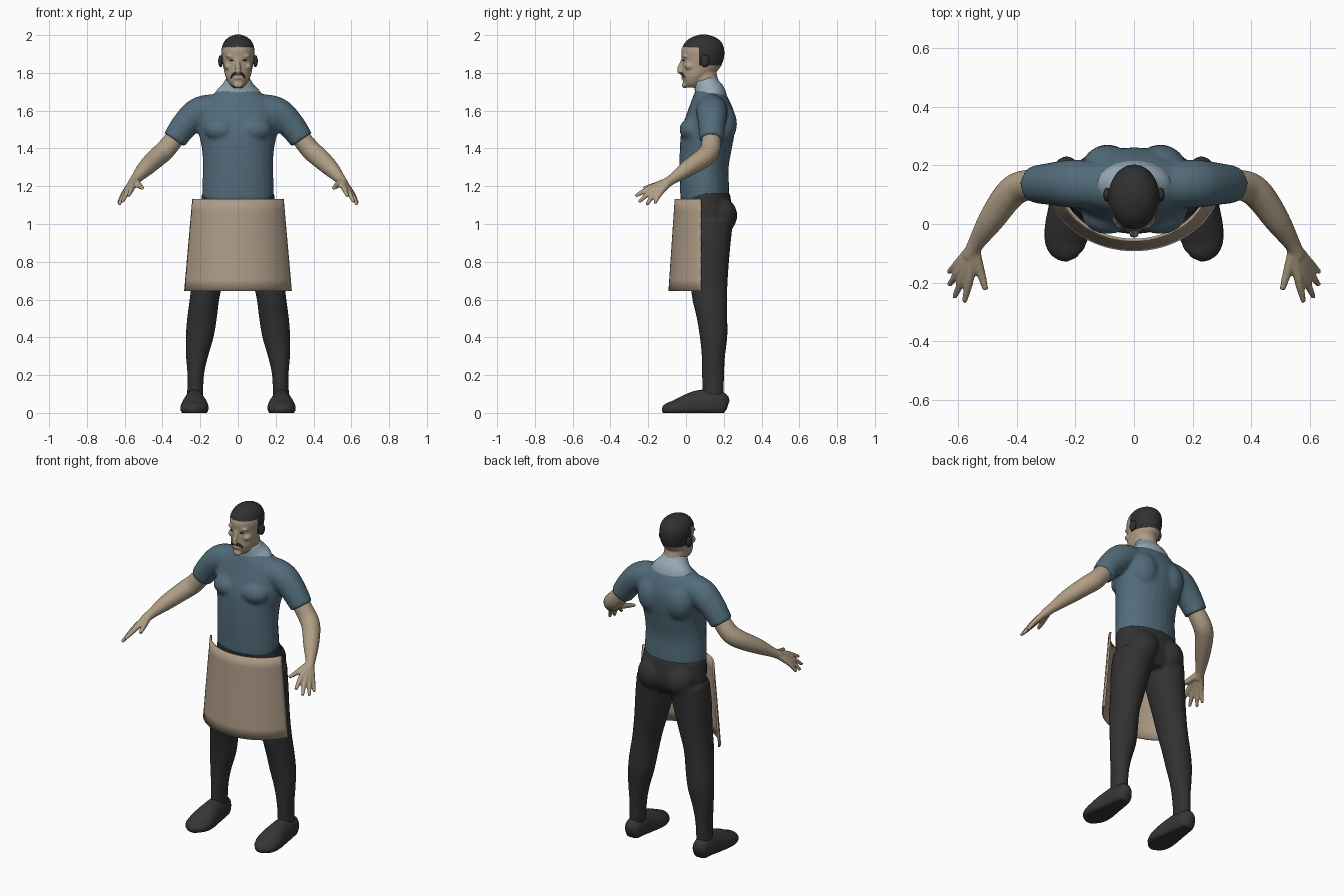
import bpy, bmesh, math
from mathutils import Vector, Matrix

if "Cube" in bpy.data.objects:
    bpy.data.objects.remove(bpy.data.objects["Cube"])


def material(name, rgb):
    m = bpy.data.materials.new(name)
    m.use_nodes = True
    m.diffuse_color = (*rgb, 1)
    node = next(n for n in m.node_tree.nodes if n.type == "BSDF_PRINCIPLED")
    node.inputs["Base Color"].default_value = (*rgb, 1)
    node.inputs["Roughness"].default_value = 0.8
    return m


SKIN = material("skin", (0.43, 0.34, 0.235))
TAN = material("apron tan", (0.42, 0.325, 0.24))
BLUE = material("shirt blue", (0.084, 0.15, 0.195))
PALE = material("collar pale blue", (0.31, 0.40, 0.48))
BLACK = material("trouser black", (0.032, 0.032, 0.032))
SHOE = material("shoe black", (0.036, 0.036, 0.036))
HAIR = material("hair black", (0.03, 0.03, 0.03))


def spline(rows, steps=4):
    """Smooth interpolation through rows of numbers."""
    rows = [Vector(r) for r in rows]
    out = []
    for i in range(len(rows) - 1):
        a, b = rows[i], rows[i + 1]
        ta = (b - rows[max(i - 1, 0)]) / 2
        tb = (rows[min(i + 2, len(rows) - 1)] - a) / 2
        for k in range(steps):
            t = k / steps
            out.append(a * (2*t**3 - 3*t*t + 1) + ta * (t**3 - 2*t*t + t)
                       + b * (3*t*t - 2*t**3) + tb * (t**3 - t*t))
    return out + [rows[-1]]


def loft(bm, rows, flat=False, side=1, n=24):
    """Closed tube of ellipses; each row is x, y, z, radius, radius."""
    rows = spline([(r[0] * side, *r[1:4], r[-1]) for r in rows])
    centres = [Vector(r[:3]) for r in rows]
    rings = []
    for i, r in enumerate(rows):
        u, v = Vector((1, 0, 0)), Vector((0, 1, 0))
        if not flat:
            t = (centres[min(i + 1, len(rows) - 1)] - centres[max(i - 1, 0)]).normalized()
            u = t.cross(Vector((0, 0, 1)))
            u = u.normalized() if u.length > 0.01 else Vector((1, 0, 0))
            v = t.cross(u)
        rings.append([bm.verts.new(centres[i] + u * r[3] * math.cos(a) + v * r[4] * math.sin(a))
                      for a in (2 * math.pi * k / n for k in range(n))])
    for p, q in zip(rings, rings[1:]):
        for k in range(n):
            bm.faces.new((p[k], p[(k + 1) % n], q[(k + 1) % n], q[k]))
    bm.faces.new(rings[0])
    bm.faces.new(rings[-1])


def ball(bm, centre, radii, side=1):
    c = (centre[0] * side, *centre[1:])
    bmesh.ops.create_uvsphere(bm, u_segments=20, v_segments=12, radius=1,
                              matrix=Matrix.Translation(c) @ Matrix.Diagonal((*radii, 1)))


def finish(name, bm, mats, voxel=0, rule=None, rounds=4):
    """Make the object; with a voxel size the pieces are fused and softened."""
    bmesh.ops.recalc_face_normals(bm, faces=bm.faces)
    me = bpy.data.meshes.new(name)
    bm.to_mesh(me)
    bm.free()
    ob = bpy.data.objects.new(name, me)
    bpy.context.collection.objects.link(ob)
    if voxel:
        fuse = ob.modifiers.new("fuse", "REMESH")
        fuse.mode, fuse.voxel_size = "VOXEL", voxel
        soft = ob.modifiers.new("soften", "SMOOTH")
        soft.factor, soft.iterations = 0.5, rounds
        dg = bpy.context.evaluated_depsgraph_get()
        ob.data = bpy.data.meshes.new_from_object(ob.evaluated_get(dg))
        ob.modifiers.clear()
    ob.data.materials.clear()
    for m in mats:
        ob.data.materials.append(m)
    for p in ob.data.polygons:
        p.use_smooth = True
        p.material_index = rule(p.center) if rule else 0
    return ob


SIDES = (("left", 1), ("right", -1))

# Shirt: torso, chest, shoulder blades and short sleeves fused together
bm = bmesh.new()
loft(bm, [(0, .10, 1.125, .188, .130), (0, .098, 1.2, .19, .130), (0, .096, 1.3, .186, .130),
          (0, .105, 1.4, .192, .138), (0, .118, 1.5, .212, .142), (0, .13, 1.58, .215, .128),
          (0, .13, 1.65, .18, .102), (0, .125, 1.695, .12, .08), (0, .12, 1.715, .08, .06)], flat=True)
for _, s in SIDES:
    ball(bm, (.09, .035, 1.5), (.09, .07, .065), s)
    ball(bm, (.09, .19, 1.53), (.09, .08, .11), s)
    loft(bm, [(.08, .13, 1.61, .08), (.2, .137, 1.592, .083), (.28, .137, 1.525, .073),
              (.338, .135, 1.445, .064)], side=s)
finish("shirt", bm, [BLUE], .01, rounds=5)

# Collar, leaning forward around the neck
bm = bmesh.new()
loft(bm, [(0, .135, 1.65, .135, .085), (0, .127, 1.69, .125, .083),
          (0, .112, 1.73, .088, .07), (0, .1, 1.765, .066, .061)])
finish("collar", bm, [PALE])

# Trousers: hips, seat and both legs fused together
bm = bmesh.new()
loft(bm, [(0, .105, 1.165, .191, .127), (0, .11, 1.1, .2, .132), (0, .12, 1.02, .2, .125),
          (0, .12, .95, .15, .09)], flat=True)
for _, s in SIDES:
    ball(bm, (.09, .175, 1.045), (.095, .097, .1), s)
    loft(bm, [(.11, .125, 1.02, .105, .125), (.125, .12, .9, .107, .117), (.15, .122, .75, .092, .102),
              (.175, .124, .62, .079, .094), (.191, .138, .5, .079, .081), (.203, .146, .4, .074, .073),
              (.217, .145, .3, .059, .062), (.224, .143, .2, .044, .059),
              (.228, .143, .08, .043, .055)], flat=True, side=s)
finish("trousers", bm, [BLACK], .01)

# Shoes with flat soles
for label, s in SIDES:
    bm = bmesh.new()
    loft(bm, [(.23, .222, .04, .018, .025), (.23, .2, .045, .044, .06), (.23, .14, .045, .054, .078),
              (.23, .07, .04, .06, .08), (.23, 0, .03, .073, .066), (.23, -.06, .022, .073, .045),
              (.22, -.1, .018, .052, .033), (.212, -.12, .016, .02, .016)], side=s)
    for v in bm.verts:
        v.co.z = max(v.co.z, 0)
    finish(label + "_shoe", bm, [SHOE])

# Forearms and hands
WRIST = (.548, -.08, 1.232, .021)
FINGERS = [  # knuckle, tip
    ((.562, -.19, 1.19, .016), (.58, -.268, 1.148, .009)),
    ((.582, -.178, 1.178, .016), (.613, -.25, 1.116, .009)),
    ((.596, -.16, 1.168, .016), (.631, -.208, 1.102, .009)),
    ((.604, -.138, 1.162, .015), (.634, -.165, 1.108, .008)),
    ((.525, -.16, 1.206, .016), (.506, -.225, 1.19, .01)),
]
for label, s in SIDES:
    bm = bmesh.new()
    loft(bm, [(.325, .135, 1.465, .05), (.385, .128, 1.392, .053), (.43, .095, 1.352, .052),
              (.49, .01, 1.295, .044), (.54, -.068, 1.24, .028), (.56, -.11, 1.213, .026)], side=s)
    for knuckle, tip in FINGERS:
        loft(bm, [WRIST, knuckle, tip], side=s, n=14)
    finish(label + "_arm_and_hand", bm, [SKIN], .006, rounds=3)

# Head and neck, with the hair as a coloured cap
bm = bmesh.new()
loft(bm, [(0, .035, 1.722, .025, .03), (0, .038, 1.742, .046, .05), (0, .052, 1.78, .066, .073),
          (0, .077, 1.82, .076, .098), (0, .089, 1.87, .084, .110), (0, .089, 1.92, .088, .114),
          (0, .092, 1.96, .077, .098), (0, .092, 1.987, .052, .066), (0, .092, 2.003, .015, .02)], flat=True)
loft(bm, [(0, .125, 1.67, .066), (0, .107, 1.75, .064), (0, .09, 1.83, .066)])
loft(bm, [(0, -.012, 1.885, .010), (0, -.026, 1.845, .011), (0, -.033, 1.815, .017),
          (0, -.02, 1.803, .015)], n=12)
ball(bm, (0, -.008, 1.735), (.026, .014, .016))
ball(bm, (0, -.014, 1.773), (.024, .012, .007))
for _, s in SIDES:
    ball(bm, (.034, .0, 1.888), (.03, .019, .01), s)
    ball(bm, (.05, .022, 1.835), (.024, .03, .02), s)


def hair_rule(c):
    return int(c.z > 1.937 or (c.y > .07 and c.z > 1.84))


finish("head", bm, [SKIN, HAIR], .006, hair_rule, rounds=2)

# Ears
for label, s in SIDES:
    bm = bmesh.new()
    ball(bm, (.092, .1, 1.862), (.013, .024, .032), s)
    finish(label + "_ear", bm, [HAIR])

# Moustache, brows and eyes
bm = bmesh.new()
for _, s in SIDES:
    loft(bm, [(0, -.027, 1.797, .006), (.017, -.024, 1.796, .007), (.03, -.014, 1.787, .006),
              (.036, -.006, 1.772, .003)], side=s, n=10)
finish("moustache", bm, [HAIR])
for label, s in SIDES:
    bm = bmesh.new()
    ball(bm, (.034, -.012, 1.866), (.012, .006, .004), s)
    finish(label + "_eye", bm, [HAIR])

# Apron: a flared curved sheet across the front
bm = bmesh.new()
END, COLS, ROWS = math.radians(70), 32, 8
grid = []
for r in range(ROWS + 1):
    k = r / ROWS
    wide, deep = .238 + .043 * k, .135 + .033 * k
    row = []
    for c in range(COLS + 1):
        a = END * (2 * c / COLS - 1)
        bulge = (math.cos(a) - math.cos(END)) / (1 - math.cos(END))
        row.append(bm.verts.new((wide * math.sin(a) / math.sin(END), .08 - deep * bulge, 1.133 - .488 * k)))
    grid.append(row)
for p, q in zip(grid, grid[1:]):
    for c in range(COLS):
        bm.faces.new((p[c], q[c], q[c + 1], p[c + 1]))
apron = finish("apron", bm, [TAN])
cloth = apron.modifiers.new("cloth thickness", "SOLIDIFY")
cloth.thickness, cloth.offset = .01, 0
